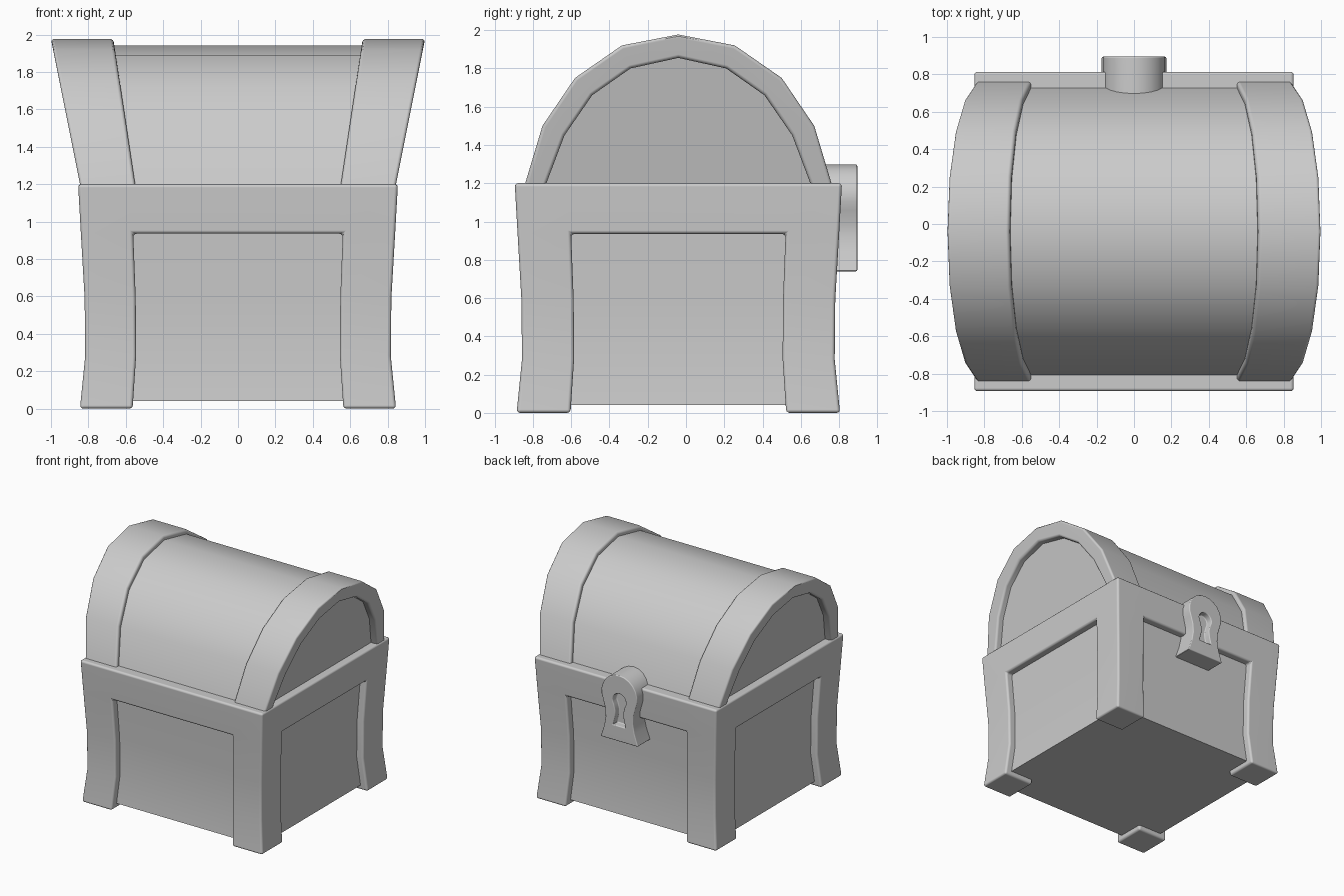
import bpy, bmesh, math

if "Cube" in bpy.data.objects:
    bpy.data.objects.remove(bpy.data.objects["Cube"])

Y0 = -0.04  # chest centre in y (the lock balances it at the back)
# (height, half width) of the curved box walls
LEVELS = [(0, .845), (.28, .817), (.59, .82), (.935, .84), (1.2, .855)]
# half arches of the lid as (y, z)
OUTER = [(.806, 1.18), (.71, 1.50), (.54, 1.75), (.295, 1.92), (0, 1.977)]
INNER = [(.697, 1.18), (.595, 1.45), (.45, 1.66), (.25, 1.80), (0, 1.855)]
BARREL = [(.774, 1.18), (.68, 1.485), (.517, 1.725), (.283, 1.887), (0, 1.942)]


def make(name, verts, faces):
    me = bpy.data.meshes.new(name)
    me.from_pydata(verts, [], faces)
    bm = bmesh.new()
    bm.from_mesh(me)
    bmesh.ops.remove_doubles(bm, verts=bm.verts, dist=1e-5)
    bmesh.ops.recalc_face_normals(bm, faces=bm.faces)
    bm.to_mesh(me)
    bm.free()
    ob = bpy.data.objects.new(name, me)
    bpy.context.collection.objects.link(ob)
    return ob


def finish(ob, bevel=0.0):
    bpy.ops.object.select_all(action='DESELECT')
    bpy.context.view_layer.objects.active = ob
    ob.select_set(True)
    if bevel:
        m = ob.modifiers.new("bevel", 'BEVEL')
        m.width, m.segments = bevel, 3
        m.limit_method, m.angle_limit = 'ANGLE', math.radians(45)
        bpy.ops.object.modifier_apply(modifier=m.name)
    bpy.ops.object.shade_smooth_by_angle(angle=math.radians(35))
    ob.modifiers.new("normals", 'WEIGHTED_NORMAL').keep_sharp = True


def prism(name, a, b):
    """Solid between two matching closed outlines."""
    n = len(a)
    faces = [list(range(n)), list(range(2 * n - 1, n - 1, -1))]
    faces += [[i, (i + 1) % n, n + (i + 1) % n, n + i] for i in range(n)]
    return make(name, a + b, faces)


def arch(half):
    return [(-y, z) for y, z in half] + [(y, z) for y, z in half[-2::-1]]


def outer_x(z):
    return .845 + .2 * (z - 1.2)


def inner_x(z):
    return .55 + .15 * (z - 1.2)


# Frame: four curved corner posts joined by a top rail, built from cells
U = [-1, -.667, .667, 1]
cells = {(i, j, k) for i in range(3) for j in range(3) for k in range(4)
         if k == 3 or (i != 1 and j != 1)}
verts, faces = [], []
for c in cells:
    for ax in range(3):
        for side in (0, 1):
            nb = list(c)
            nb[ax] += 2 * side - 1
            if tuple(nb) in cells:
                continue
            quad = []
            for p, q in ((0, 0), (1, 0), (1, 1), (0, 1)):
                o = [p, q]
                o.insert(ax, side)
                z, s = LEVELS[c[2] + o[2]]
                quad.append(len(verts))
                verts.append((U[c[0] + o[0]] * s, U[c[1] + o[1]] * s + Y0, z))
            faces.append(quad)
finish(make("chest_frame", verts, faces), .018)

# Recessed wall panels and floor
rings = [(.04, .782)] + [(z, s - .06) for z, s in LEVELS[1:4]] + [(1.1, .785)]
verts = [(sx * s, sy * s + Y0, z) for z, s in rings
         for sx, sy in ((-1, -1), (1, -1), (1, 1), (-1, 1))]
faces = [[0, 3, 2, 1], [16, 17, 18, 19]]
faces += [[4 * r + i, 4 * r + (i + 1) % 4, 4 * r + 4 + (i + 1) % 4, 4 * r + 4 + i]
          for r in range(4) for i in range(4)]
finish(make("chest_panels", verts, faces))

# Lid barrel with recessed flared ends
prof = arch(BARREL)
finish(prism("lid_barrel",
             [(-(outer_x(z) - .055), y + Y0, z) for y, z in prof],
             [(outer_x(z) - .055, y + Y0, z) for y, z in prof]))

# Arched bands at both ends of the lid
prof = arch(OUTER) + arch(INNER)[::-1]
for s, side in ((-1, "left"), (1, "right")):
    finish(prism("lid_band_" + side,
                 [(s * inner_x(z), y + Y0, z) for y, z in prof],
                 [(s * outer_x(z), y + Y0, z) for y, z in prof]), .018)


# Lock plate: round head, narrow waist, flared foot, with a keyhole
def keyshape(r, cz, a0, tail, n):
    """Circle head open downwards, plus a mirrored tail of (x, z)."""
    head = []
    for i in range(n + 1):
        a = math.radians(a0 + (180 - 2 * a0) * i / n)
        head.append((r * math.cos(a), cz + r * math.sin(a)))
    return head + [(-x, z) for x, z in tail] + tail[::-1]


def plate(name, outline, y_in, y_out):
    return prism(name, [(x, y_in, z) for x, z in outline],
                 [(x, y_out, z) for x, z in outline])


lock = plate("lock", keyshape(.168, 1.13, -25,
             [(.132, .99), (.128, .92), (.142, .84), (.175, .74)], 14), .68, .895)
hole = plate("keyhole_cutter", keyshape(.062, 1.08, -35,
             [(.036, .99), (.04, .94), (.058, .87)], 12), .84, 1.0)
hole.hide_render = True
m = lock.modifiers.new("keyhole", 'BOOLEAN')
m.operation, m.object, m.solver = 'DIFFERENCE', hole, 'EXACT'
bpy.context.view_layer.objects.active = lock
bpy.ops.object.modifier_apply(modifier=m.name)
bpy.data.objects.remove(hole)
finish(lock, .008)
